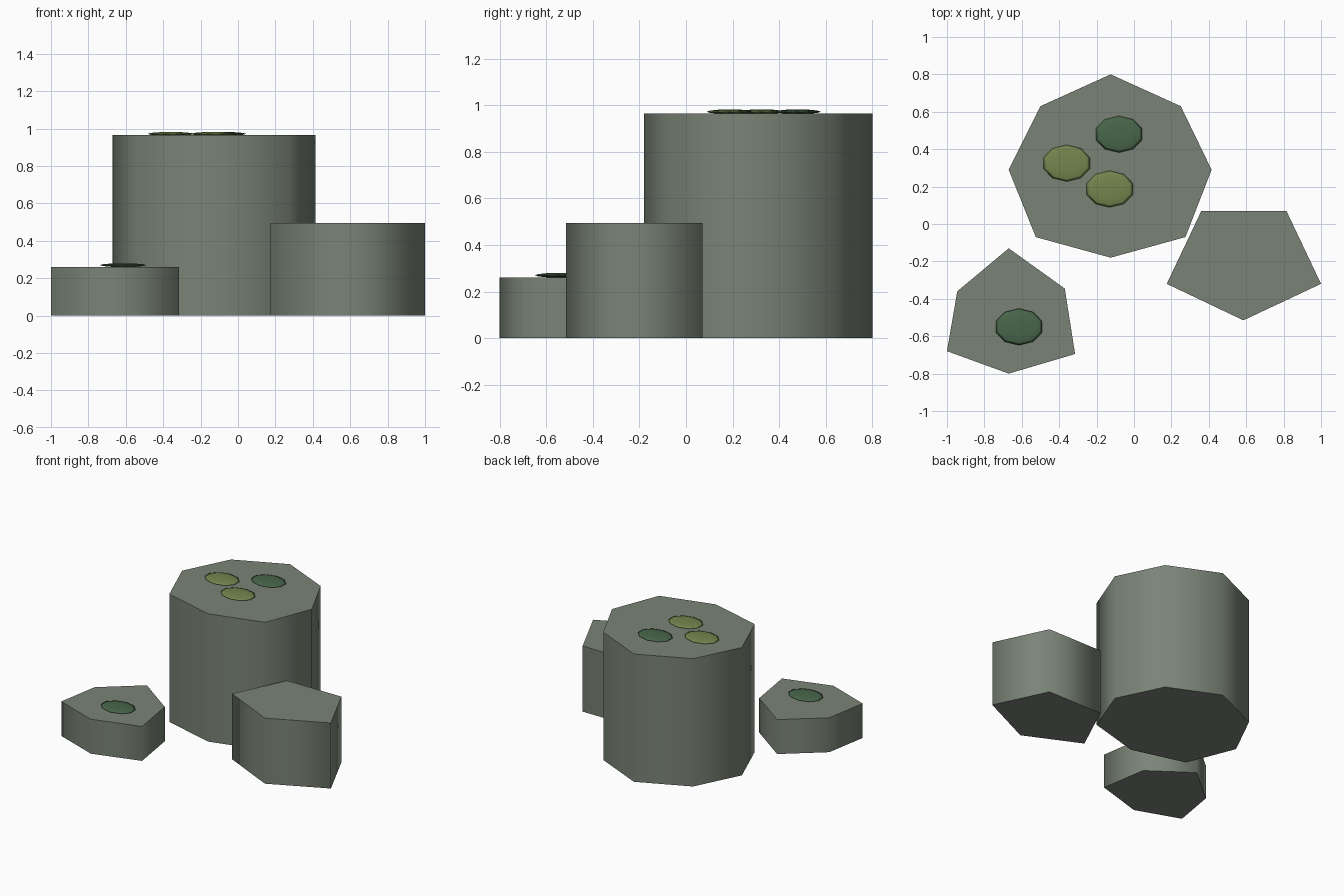
import bpy, bmesh
from mathutils import Matrix

cube = bpy.data.objects.get("Cube")
if cube:
    bpy.data.objects.remove(cube, do_unlink=True)


def material(name, rgb):
    mat = bpy.data.materials.new(name)
    mat.use_nodes = True
    colour = (*rgb, 1)
    mat.diffuse_color = colour
    mat.node_tree.nodes["Principled BSDF"].inputs["Base Color"].default_value = colour
    return mat


stone = material("grey green stone", (0.195, 0.231, 0.184))
dark_moss = material("dark moss", (0.065, 0.133, 0.069))
light_moss = material("light moss", (0.174, 0.238, 0.076))


def finish(name, bm, mat):
    bmesh.ops.recalc_face_normals(bm, faces=bm.faces)
    mesh = bpy.data.meshes.new(name)
    bm.to_mesh(mesh)
    bm.free()
    mesh.materials.append(mat)
    obj = bpy.data.objects.new(name, mesh)
    bpy.context.collection.objects.link(obj)
    return obj


def rock(name, outline, height):
    """Extrude an outline; sides shade softly, the flat caps stay crisp."""
    bm = bmesh.new()
    base = bm.faces.new([bm.verts.new((x, y, 0)) for x, y in outline])
    top = bmesh.ops.extrude_face_region(bm, geom=[base], use_keep_orig=True)
    verts = [g for g in top["geom"] if isinstance(g, bmesh.types.BMVert)]
    bmesh.ops.translate(bm, verts=verts, vec=(0, 0, height))
    bm.normal_update()
    for face in bm.faces:
        face.smooth = abs(face.normal.z) < 0.5
    for edge in bm.edges:
        edge.smooth = all(f.smooth for f in edge.link_faces)
    return finish(name, bm, stone)


def moss_patch(name, x, y, z, mat):
    """Flattened low-poly spheroid resting on a rock top."""
    bm = bmesh.new()
    bmesh.ops.create_uvsphere(bm, u_segments=10, v_segments=6, radius=1)
    if max(v.co.x for v in bm.verts) > max(v.co.y for v in bm.verts):
        bm.transform(Matrix.Rotation(1.5707963, 4, "Z"))
    bm.transform(Matrix.Translation((x, y, z)) @ Matrix.Diagonal((0.13, 0.098, 0.01, 1)))
    for face in bm.faces:
        face.smooth = True
    return finish(name, bm, mat)


# Three rocks
rock("tall_rock", [(-0.125, 0.8), (-0.5, 0.63), (-0.67, 0.29), (-0.525, -0.07),
                   (-0.125, -0.18), (0.275, -0.07), (0.415, 0.29), (0.25, 0.63)], 0.965)
rock("medium_rock", [(0.36, 0.07), (0.175, -0.32), (0.585, -0.515),
                     (1.0, -0.32), (0.815, 0.07)], 0.495)
rock("small_rock", [(-0.67, -0.13), (-0.945, -0.36), (-1.0, -0.68),
                    (-0.67, -0.8), (-0.315, -0.695), (-0.37, -0.345)], 0.26)

# Moss patches on the tops
moss_patch("moss_left", -0.36, 0.325, 0.972, light_moss)
moss_patch("moss_front", -0.13, 0.187, 0.972, light_moss)
moss_patch("moss_back", -0.08, 0.48, 0.972, dark_moss)
moss_patch("moss_small_rock", -0.615, -0.55, 0.27, dark_moss)
